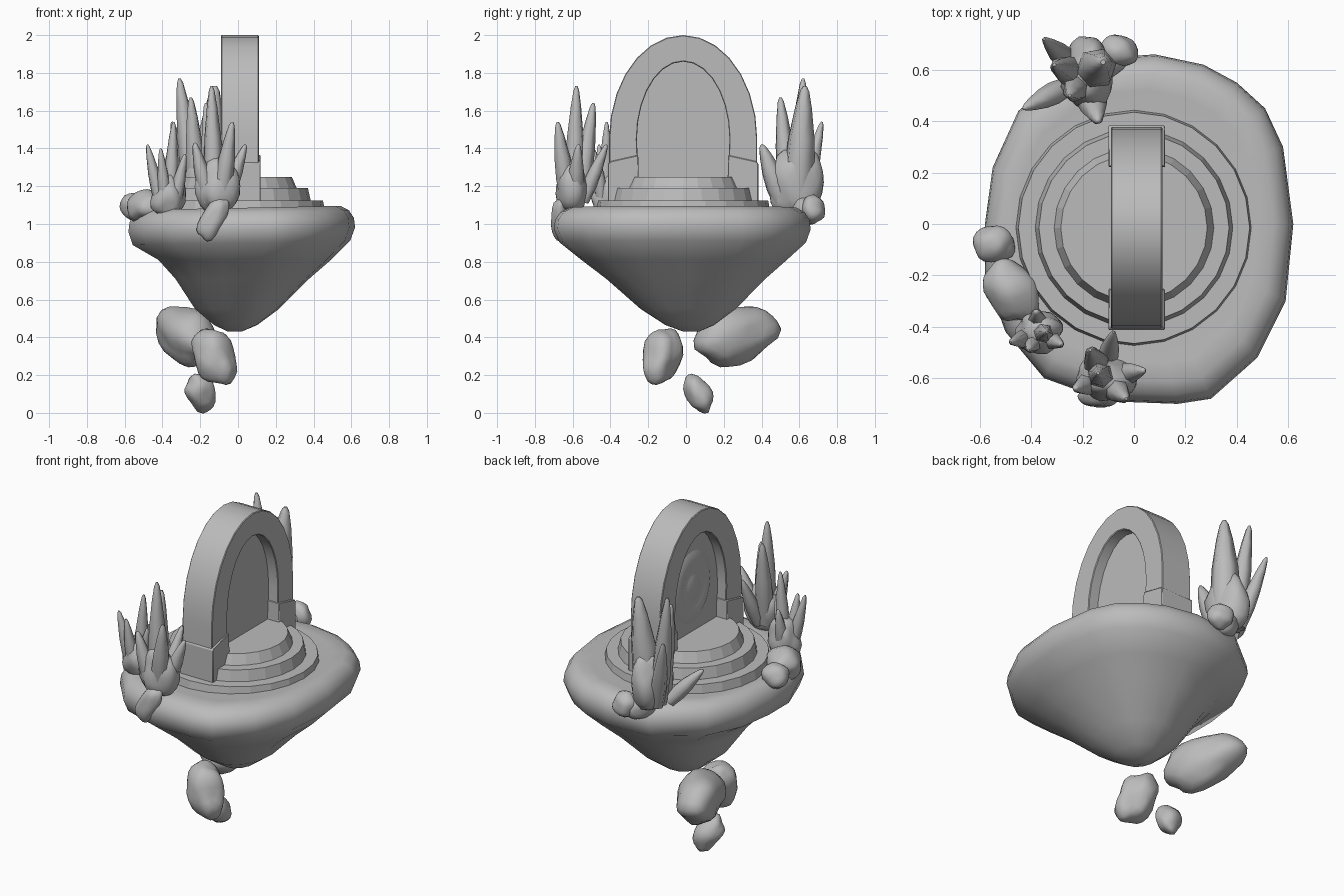
import bpy, bmesh, math
from mathutils import Vector, Euler, noise

if "Cube" in bpy.data.objects:
    bpy.data.objects.remove(bpy.data.objects["Cube"])

stone = bpy.data.materials.new("stone grey")
stone.use_nodes = True
GREY = (0.5, 0.5, 0.5, 1)
stone.diffuse_color = GREY
stone.node_tree.nodes["Principled BSDF"].inputs["Base Color"].default_value = GREY


def finish(name, bm, angle=40, bevel=0):
    bmesh.ops.recalc_face_normals(bm, faces=bm.faces)
    mesh = bpy.data.meshes.new(name)
    bm.to_mesh(mesh)
    bm.free()
    mesh.materials.append(stone)
    ob = bpy.data.objects.new(name, mesh)
    bpy.context.collection.objects.link(ob)
    if bevel:
        mod = ob.modifiers.new("bevel", "BEVEL")
        mod.width = bevel
        mod.limit_method = "ANGLE"
    bpy.ops.object.select_all(action="DESELECT")
    ob.select_set(True)
    bpy.context.view_layer.objects.active = ob
    if angle:
        bpy.ops.object.shade_smooth_by_angle(angle=math.radians(angle))


def loft(bm, rings):
    """Skin a list of equal point rings and cap both ends."""
    rows = [[bm.verts.new(p) for p in ring] for ring in rings]
    n = len(rows[0])
    for a, b in zip(rows, rows[1:]):
        for i in range(n):
            j = (i + 1) % n
            bm.faces.new((a[i], a[j], b[j], b[i]))
    bm.faces.new(rows[0])
    bm.faces.new(rows[-1])


def prism(name, profile, x0, x1, bevel=0):
    """Extrude a (y, z) outline along x."""
    bm = bmesh.new()
    loft(bm, [[(x, y, z) for y, z in profile] for x in (x0, x1)])
    finish(name, bm, 30, bevel)


def rock(name, centre, radii, tilt=(0, 0, 0), rough=0.2, seed=0):
    bm = bmesh.new()
    bmesh.ops.create_icosphere(bm, subdivisions=3, radius=1)
    rot = Euler([math.radians(a) for a in tilt])
    for v in bm.verts:
        bump = 1 + rough * noise.noise(v.co * 1.3 + Vector((seed * 7.3, seed, 2)))
        p = Vector([c * r for c, r in zip(v.co * bump, radii)])
        p.rotate(rot)
        v.co = p + Vector(centre)
    finish(name, bm, 60)


def spike(bm, base, tip, width):
    """A six-sided shard, thick at the root and narrowing to a blunt tip."""
    base, tip = Vector(base), Vector(tip)
    axis = tip - base
    turn = axis.to_track_quat("Z", "Y")
    rings = []
    for t, r in ((0, 0.85), (0.3, 1), (0.55, 0.88), (0.82, 0.55), (0.96, 0.3), (1, 0.12)):
        rings.append([base + axis * t + turn @ Vector((math.cos(a), math.sin(a), 0)) * width * r
                      for a in (math.tau * k / 6 for k in range(6))])
    loft(bm, rings)


def cluster(name, root, tips):
    bm = bmesh.new()
    for x, y, z, w in tips:
        spike(bm, Vector(root).lerp((x, y, root[2]), 0.3), (x, y, z), w)
    finish(name, bm, 62)


# Floating island
outline = [(0.62, 0), (0.58, 0.3), (0.51, 0.45), (0.4, 0.55), (0.27, 0.62), (0.08, 0.66),
           (-0.2, 0.64), (-0.45, 0.44), (-0.55, 0.22), (-0.58, 0), (-0.58, -0.2), (-0.5, -0.42),
           (-0.35, -0.6), (-0.1, -0.69), (0.17, -0.7), (0.3, -0.68), (0.48, -0.52), (0.59, -0.3)]
section = [(0.5, 1.08), (0.78, 1.08), (0.88, 1.085), (0.95, 1.06), (0.99, 1.02), (1, 0.97),
           (0.96, 0.9), (0.8, 0.81), (0.62, 0.71), (0.37, 0.55), (0.19, 0.465), (0.06, 0.43)]
rings = []
for s, z in section:
    ring = []
    for x, y in outline:
        hollow = 0.9 if x < -0.3 and 0.6 < z < 0.85 else 1
        ring.append((x * s * hollow - 0.02 * (1 - s), y * s + 0.03 * (1 - s),
                     z + (0.02 * x * s if z > 0.85 else 0)))
    rings.append(ring)
bm = bmesh.new()
loft(bm, rings)
finish("island", bm, 60)

# Round steps
CY = -0.015
for name, low, high, z0, z1 in (("lower_step", 0.465, 0.45, 1.04, 1.125),
                                ("middle_step", 0.39, 0.37, 1.1, 1.19),
                                ("top_step", 0.315, 0.285, 1.18, 1.25)):
    bm = bmesh.new()
    loft(bm, [[(r * math.cos(a), CY + r * math.sin(a), z)
               for a in (math.tau * k / 24 for k in range(24))] for r, z in ((low, z0), (high, z1))])
    finish(name, bm, 0)


# Arch ring, back panel and plinths
def arc(half, spring, rise, steps=14):
    return [(CY + half * math.cos(math.pi * k / steps), spring + rise * math.sin(math.pi * k / steps))
            for k in range(steps + 1)]


FOOT = 1.2
outer = arc(0.392, 1.45, 0.55)
inner = arc(0.245, 1.45, 0.41)
outer = [(outer[0][0], FOOT)] + outer + [(outer[-1][0], FOOT)]
inner = [(inner[0][0] - 0.01, FOOT)] + inner + [(inner[-1][0] + 0.01, FOOT)]
bm = bmesh.new()
loops = [[bm.verts.new((x, y, z)) for y, z in prof]
         for x, prof in ((-0.09, outer), (0.11, outer), (0.11, inner), (-0.09, inner))]
for a, b in zip(loops, loops[1:] + loops[:1]):
    for i in range(len(a) - 1):
        bm.faces.new((a[i], a[i + 1], b[i + 1], b[i]))
for end in (0, -1):
    bm.faces.new([l[end] for l in loops])
finish("arch", bm, 30, 0.004)
prism("portal_panel", inner, -0.03, 0.045)

for name, s in (("front_plinth", -1), ("back_plinth", 1)):
    prism(name, [(CY + s * y, z) for y, z in
                 ((0.233, 1.1), (0.398, 1.1), (0.398, 1.32), (0.385, 1.332), (0.238, 1.365))],
          -0.1, 0.12, 0.004)

# Rippled relief on the panel
bm = bmesh.new()
loft(bm, [[(-0.03 - h, CY + r * math.cos(a), 1.52 + 1.2 * r * math.sin(a))
           for a in (math.tau * k / 24 for k in range(24))]
          for r, h in ((0.18, 0), (0.15, 0.015), (0.11, 0.012), (0.085, 0.002),
                       (0.06, 0.012), (0.02, 0.02))])
finish("portal_swirl", bm, 60)

# Crystal clusters: tip x, y, z and width
cluster("front_crystals", (-0.12, -0.6, 1.12),
        [(-0.14, -0.58, 1.73, 0.052), (-0.17, -0.49, 1.64, 0.05), (-0.03, -0.68, 1.54, 0.05),
         (0.04, -0.57, 1.42, 0.045), (-0.23, -0.64, 1.43, 0.045), (-0.08, -0.42, 1.42, 0.04)])
cluster("side_crystals", (-0.37, -0.43, 1.08),
        [(-0.34, -0.42, 1.54, 0.04), (-0.48, -0.46, 1.42, 0.036), (-0.41, -0.49, 1.4, 0.036),
         (-0.28, -0.47, 1.37, 0.036), (-0.38, -0.34, 1.35, 0.04)])
cluster("back_crystals", (-0.19, 0.57, 1.1),
        [(-0.31, 0.62, 1.77, 0.058), (-0.25, 0.5, 1.67, 0.055), (-0.35, 0.72, 1.54, 0.045),
         (-0.12, 0.63, 1.73, 0.085), (-0.43, 0.45, 1.3, 0.045), (-0.14, 0.4, 1.42, 0.06)])
rock("front_crystal_root", (-0.11, -0.6, 1.2), (0.115, 0.085, 0.15), (0, 0, 0), 0.25, 1)
rock("front_crystal_tail", (-0.13, -0.67, 1.03), (0.06, 0.045, 0.13), (0, 28, 0), 0.2, 2)
rock("side_crystal_root", (-0.37, -0.42, 1.15), (0.09, 0.08, 0.12), (0, 0, 0), 0.25, 3)
rock("back_crystal_root", (-0.18, 0.58, 1.22), (0.1, 0.14, 0.19), (0, 0, 0), 0.25, 4)
rock("back_crystal_tail", (-0.12, 0.63, 1.07), (0.1, 0.07, 0.075), (0, 0, 25), 0.2, 11)

# Boulders on the rim
rock("round_boulder", (-0.545, -0.08, 1.09), (0.078, 0.072, 0.075), seed=5)
rock("long_boulder", (-0.48, -0.26, 1.09), (0.1, 0.13, 0.085), (0, 0, 25), 0.25, 6)
rock("back_boulder", (-0.06, 0.67, 1.075), (0.075, 0.065, 0.075), seed=7)

# Loose rocks below the island
rock("large_floating_rock", (-0.275, 0.265, 0.41), (0.13, 0.245, 0.15), (18, 0, 25), 0.2, 8)
rock("middle_floating_rock", (-0.125, -0.13, 0.3), (0.11, 0.1, 0.165), (-18, -25, 0), 0.25, 9)
rock("small_floating_rock", (-0.195, 0.065, 0.105), (0.078, 0.066, 0.108), (28, -22, 0), 0.2, 10)
